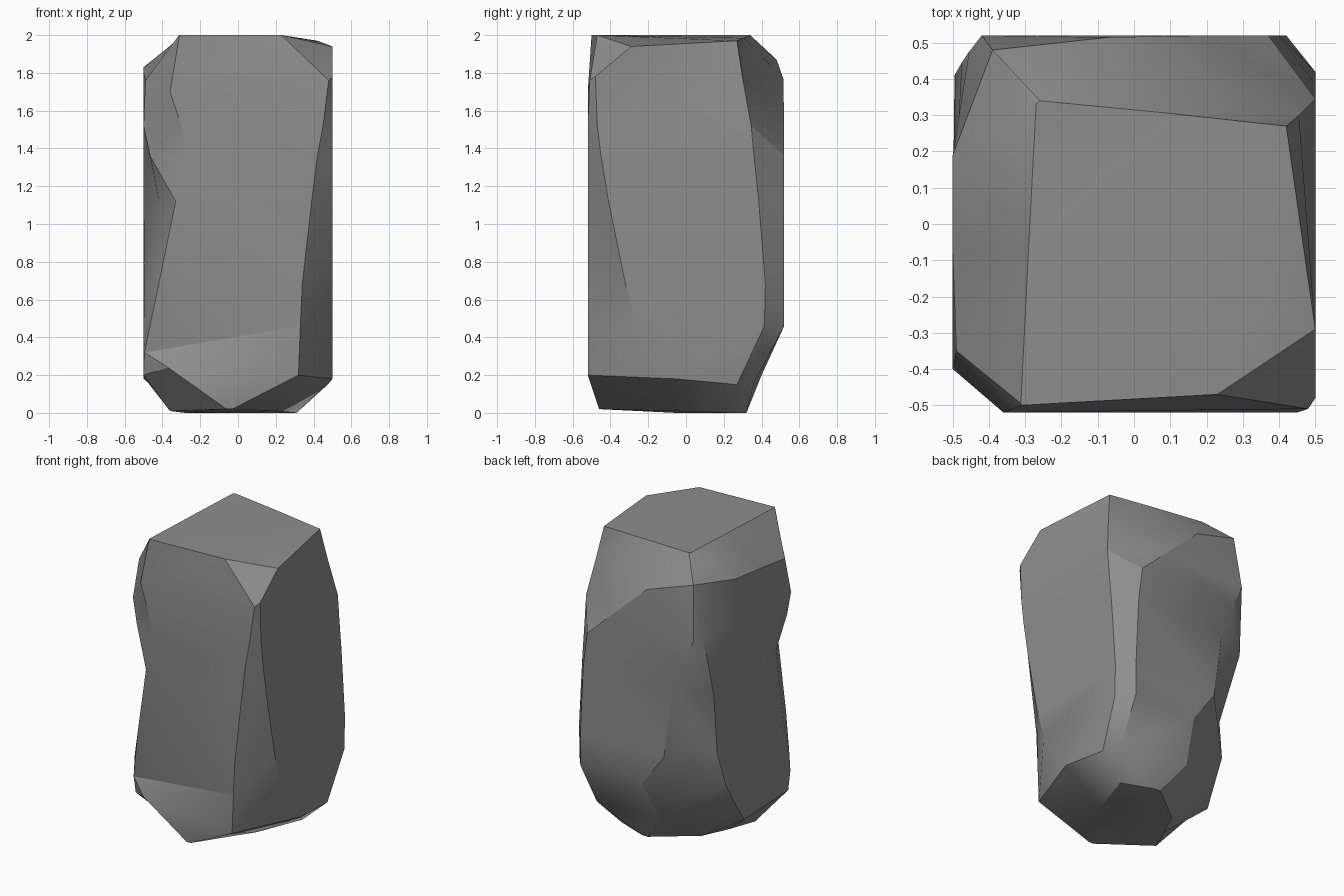
import bpy, bmesh, math

default_cube = bpy.data.objects.get("Cube")
if default_cube:
    bpy.data.objects.remove(default_cube, do_unlink=True)

HALF_WIDTH, HALF_DEPTH = 0.5, 0.52


def flat_material(name, value):
    mat = bpy.data.materials.new(name)
    mat.use_nodes = True
    color = (value, value, value, 1)
    mat.diffuse_color = color
    mat.node_tree.nodes["Principled BSDF"].inputs["Base Color"].default_value = color
    return mat


def level(z, front_left, front_right, right_front, right_back,
          back_right, back_left, left_back, left_front):
    """Box section at height z; each value is where a corner cut meets a side.
    The hollowed corners are given as full (x, y) positions."""
    w, d = HALF_WIDTH, HALF_DEPTH
    return [(*front_left, z), (front_right, -d, z),
            (w, right_front, z), (w, right_back, z),
            (back_right, d, z), (back_left, d, z),
            (*left_back, z), (-w, 0, z), (*left_front, z)]


# Underside: a slanted flat patch
base = [(-.06, -.46, .02), (-.03, -.46, .02), (.2, -.08, .01), (.31, .24, 0),
        (.1, .32, 0), (.06, .32, 0), (-.2, .12, 0), (-.28, -.05, 0), (-.36, -.22, .01)]

# Undercut just above the ground
foot = [(-.37, -.47, .24), (.32, -.52, .2), (.5, -.05, .18), (.475, .27, .15),
        (.41, .36, .16), (-.08, .4, .2), (-.5, .1, .18), (-.5, -.1, .19), (-.5, -.37, .2)]

# Body, with the waist hollows in the left corner cuts
body = [
    level(.46, (-.46, -.445), .33, -.26, .415, .42, -.04, (-.48, .26), (-.5, -.38)),
    level(.68, (-.42, -.46), .34, -.32, .42, .42, -.2, (-.435, .29), (-.495, -.33)),
    level(1.12, (-.33, -.505), .39, -.41, .385, .4, -.26, (-.495, .41), (-.42, -.355)),
    level(1.36, (-.275, -.52), .42, -.45, .36, .37, -.35, (-.475, .445), (-.465, -.41)),
    level(1.52, (-.3, -.52), .45, -.47, .345, .2, -.42, (-.455, .475), (-.5, -.4)),
]
body[0][0] = (-.495, -.4, .32)

# Shoulder: the back leans in above a slanting ridge
shoulder = [(-.36, -.52, 1.7), (.48, -.51, 1.76), (.5, -.48, 1.78), (.455, .3, 1.77),
            (-.07, .515, 1.77), (-.39, .48, 1.87), (-.5, .19, 1.83),
            (-.5, -.08, 1.8), (-.49, -.35, 1.76)]

# Crown: flat top with one chipped corner
crown = [(-.31, -.5, 2), (.23, -.47, 2), (.5, -.29, 1.94), (.42, .27, 1.97),
         (.1, .305, 1.985), (-.26, .34, 2), (-.27, .33, 2), (-.29, -.05, 2), (-.312, -.495, 2)]

# Skin the sections together
bm = bmesh.new()
rings = [[bm.verts.new(p) for p in ring]
         for ring in [base, foot, *body, shoulder, crown]]
for low, high in zip(rings, rings[1:]):
    for i in range(len(low)):
        j = (i + 1) % len(low)
        bm.faces.new((low[i], low[j], high[j], high[i]))
bm.faces.new(rings[0][::-1])
top = rings[-1]
bm.faces.new(top[1:4])
bm.faces.new(top[:2] + top[3:])
bmesh.ops.triangulate(bm, faces=bm.faces[:])
bmesh.ops.recalc_face_normals(bm, faces=bm.faces[:])

mesh = bpy.data.meshes.new("boulder")
bm.to_mesh(mesh)
bm.free()
boulder = bpy.data.objects.new("boulder", mesh)
bpy.context.collection.objects.link(boulder)
mesh.materials.append(flat_material("stone grey", 0.27))

# Soft facets with crisp ridges
bpy.ops.object.select_all(action='DESELECT')
boulder.select_set(True)
bpy.context.view_layer.objects.active = boulder
bpy.ops.object.shade_smooth_by_angle(angle=math.radians(30))
